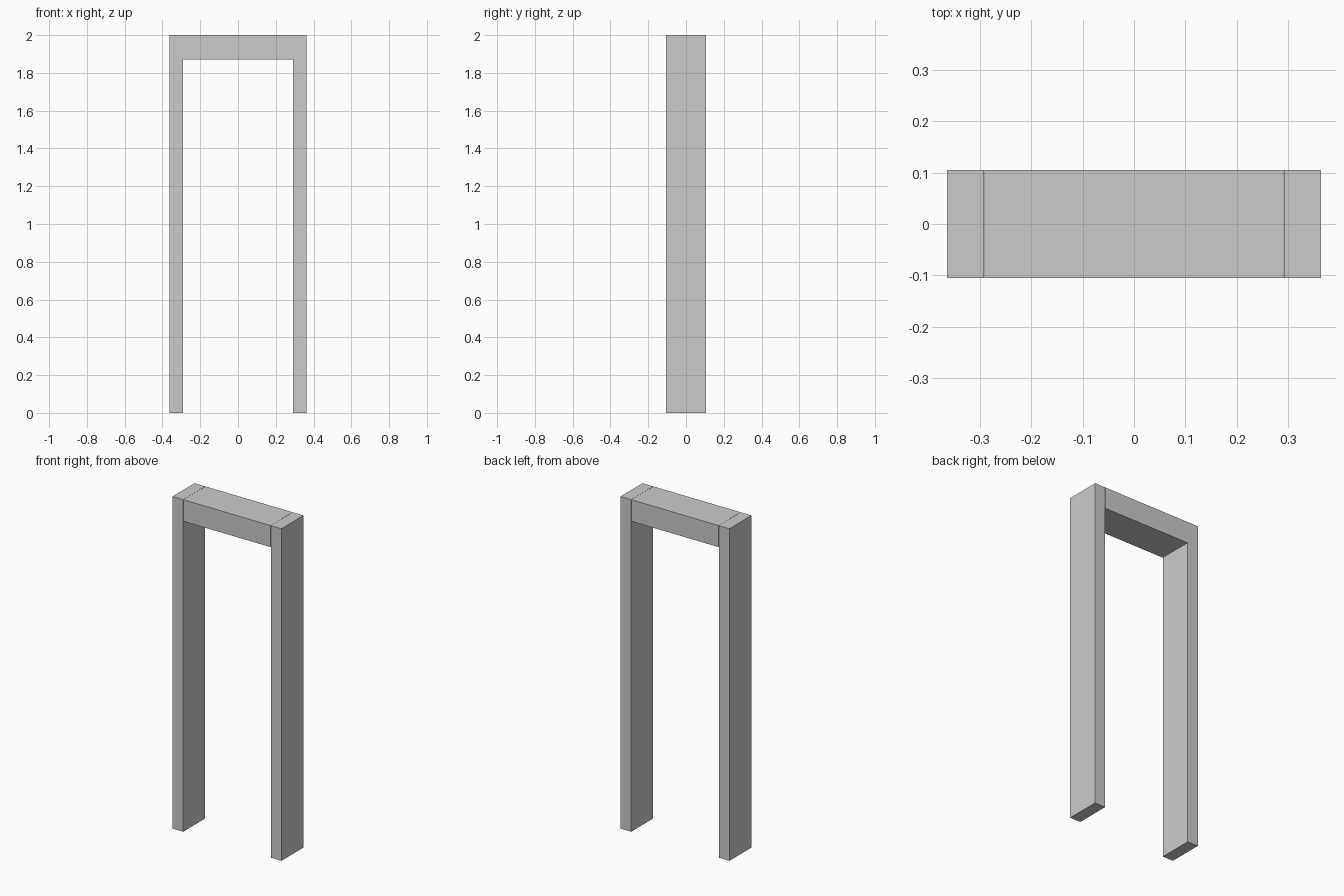
import bpy

if "Cube" in bpy.data.objects:
    bpy.data.objects.remove(bpy.data.objects["Cube"])

HALF_W, INNER, DEPTH, HEIGHT = 0.363, 0.292, 0.21, 2.0
LINTEL_BOTTOM = 1.87


def box(name, x0, x1, z0, z1, depth):
    bpy.ops.mesh.primitive_cube_add(size=1, location=((x0 + x1) / 2, 0, (z0 + z1) / 2))
    ob = bpy.context.object
    ob.name = name
    ob.scale = (x1 - x0, depth, z1 - z0)
    bpy.ops.object.transform_apply(location=False, rotation=False, scale=True)
    return ob


# Side posts
box("left_post", -HALF_W, -INNER, 0, HEIGHT, DEPTH)
box("right_post", INNER, HALF_W, 0, HEIGHT, DEPTH)

# Lintel between the posts, with a hairline joint at each end
box("lintel", -INNER + 0.001, INNER - 0.001, LINTEL_BOTTOM, HEIGHT, DEPTH)
